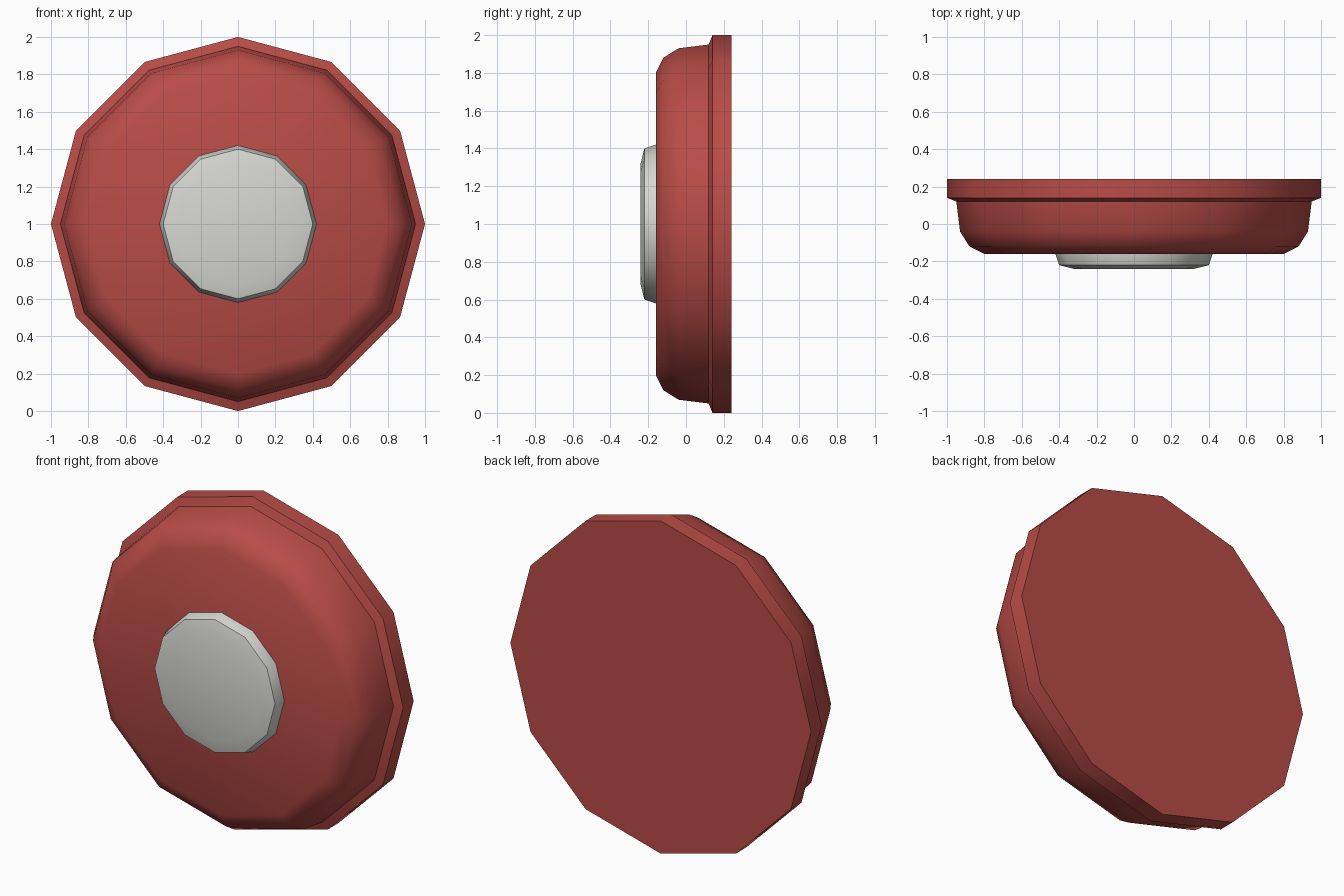
import bpy, bmesh, math

if "Cube" in bpy.data.objects:
    bpy.data.objects.remove(bpy.data.objects["Cube"])

SIDES = 12
CENTRE_Z = 1.0


def material(name, rgb):
    m = bpy.data.materials.new(name)
    m.diffuse_color = (*rgb, 1.0)
    m.use_nodes = True
    m.node_tree.nodes["Principled BSDF"].inputs["Base Color"].default_value = m.diffuse_color
    return m


def lathe(name, profile, mat):
    """Capped 12-sided solid around the y axis from (radius, y) pairs, back to front."""
    bm = bmesh.new()
    rings = []
    for r, y in profile:
        rings.append([bm.verts.new((r * math.cos(a), y, CENTRE_Z + r * math.sin(a)))
                      for a in (2 * math.pi * i / SIDES for i in range(SIDES))])
    for a, b in zip(rings, rings[1:]):
        for i in range(SIDES):
            j = (i + 1) % SIDES
            bm.faces.new((a[i], a[j], b[j], b[i]))
    bm.faces.new(rings[0])
    bm.faces.new(rings[-1])
    bmesh.ops.recalc_face_normals(bm, faces=bm.faces)
    mesh = bpy.data.meshes.new(name)
    bm.to_mesh(mesh)
    bm.free()
    mesh.materials.append(mat)
    obj = bpy.data.objects.new(name, mesh)
    bpy.context.collection.objects.link(obj)
    bpy.ops.object.select_all(action='DESELECT')
    obj.select_set(True)
    bpy.context.view_layer.objects.active = obj
    bpy.ops.object.shade_smooth_by_angle(angle=math.radians(40))
    return obj


red = material("red", (0.48, 0.072, 0.062))
silver = material("light_grey", (0.68, 0.68, 0.645))

# Domed body with a wider flat rim at the back
lathe("bell_body", [(1.0, 0.24), (1.0, 0.14), (0.95, 0.12), (0.93, -0.04),
                    (0.88, -0.12), (0.80, -0.16)], red)

# Raised centre cap
lathe("centre_cap", [(0.42, -0.15), (0.42, -0.16), (0.40, -0.22), (0.32, -0.24)], silver)
